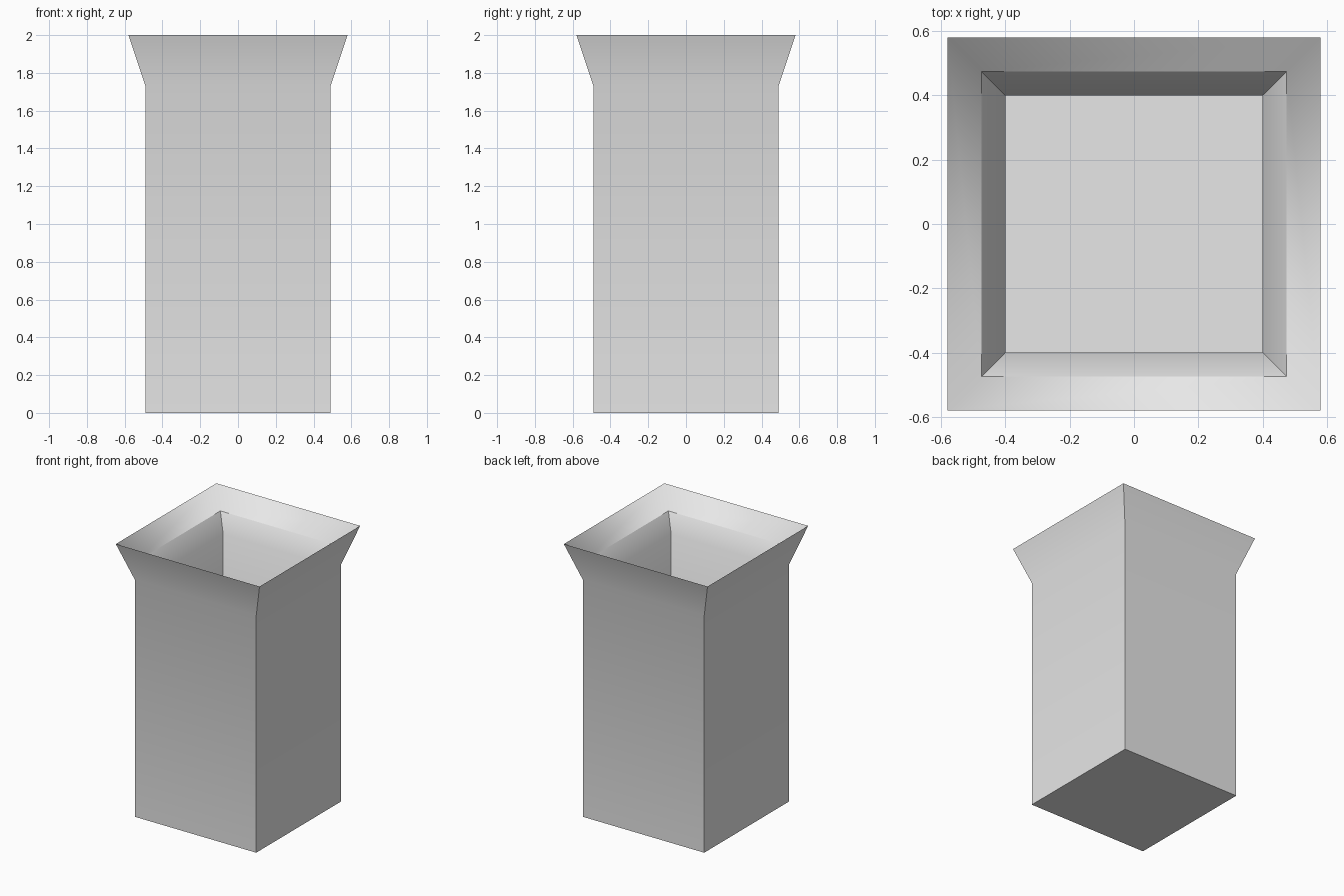
import bpy
import bmesh

cube = bpy.data.objects.get("Cube")
if cube:
    bpy.data.objects.remove(cube, do_unlink=True)

# Plain grey for the whole planter
grey = bpy.data.materials.new("light_grey")
grey.use_nodes = True
colour = (0.8, 0.8, 0.8, 1.0)
grey.diffuse_color = colour
grey.node_tree.nodes["Principled BSDF"].inputs["Base Color"].default_value = colour

# Square cross-sections (half width, height): up the outside, over the rim, down the inside
profile = [
    (0.49, 0.0),
    (0.49, 1.73),
    (0.58, 2.0),
    (0.475, 1.867),
    (0.40, 1.748),
    (0.40, 0.09),
]
BASE, RIM, LIP, FLOOR = 0, 2, 3, 5
corners = [(-1, -1), (1, -1), (1, 1), (-1, 1)]

bm = bmesh.new()
rings = [[bm.verts.new((sx * half, sy * half, z)) for sx, sy in corners]
         for half, z in profile]

# Walls between neighbouring sections
for low, high in zip(rings, rings[1:]):
    for i in range(4):
        j = (i + 1) % 4
        bm.faces.new((low[i], low[j], high[j], high[i]))

# Underside and inner floor
bm.faces.new(reversed(rings[BASE]))
bm.faces.new(rings[FLOOR])

for face in bm.faces:
    face.smooth = True

# Sharp edges around the base, rim, lip and floor
for index in (BASE, RIM, LIP, FLOOR):
    for i in range(4):
        bm.edges.get((rings[index][i], rings[index][(i + 1) % 4])).smooth = False

# Sharp corners everywhere except the softly shaded inner rim
for index in range(len(rings) - 1):
    if index != RIM:
        for a, b in zip(rings[index], rings[index + 1]):
            bm.edges.get((a, b)).smooth = False

mesh = bpy.data.meshes.new("planter_body")
bm.to_mesh(mesh)
bm.free()
mesh.materials.append(grey)
planter = bpy.data.objects.new("planter_body", mesh)
bpy.context.collection.objects.link(planter)
